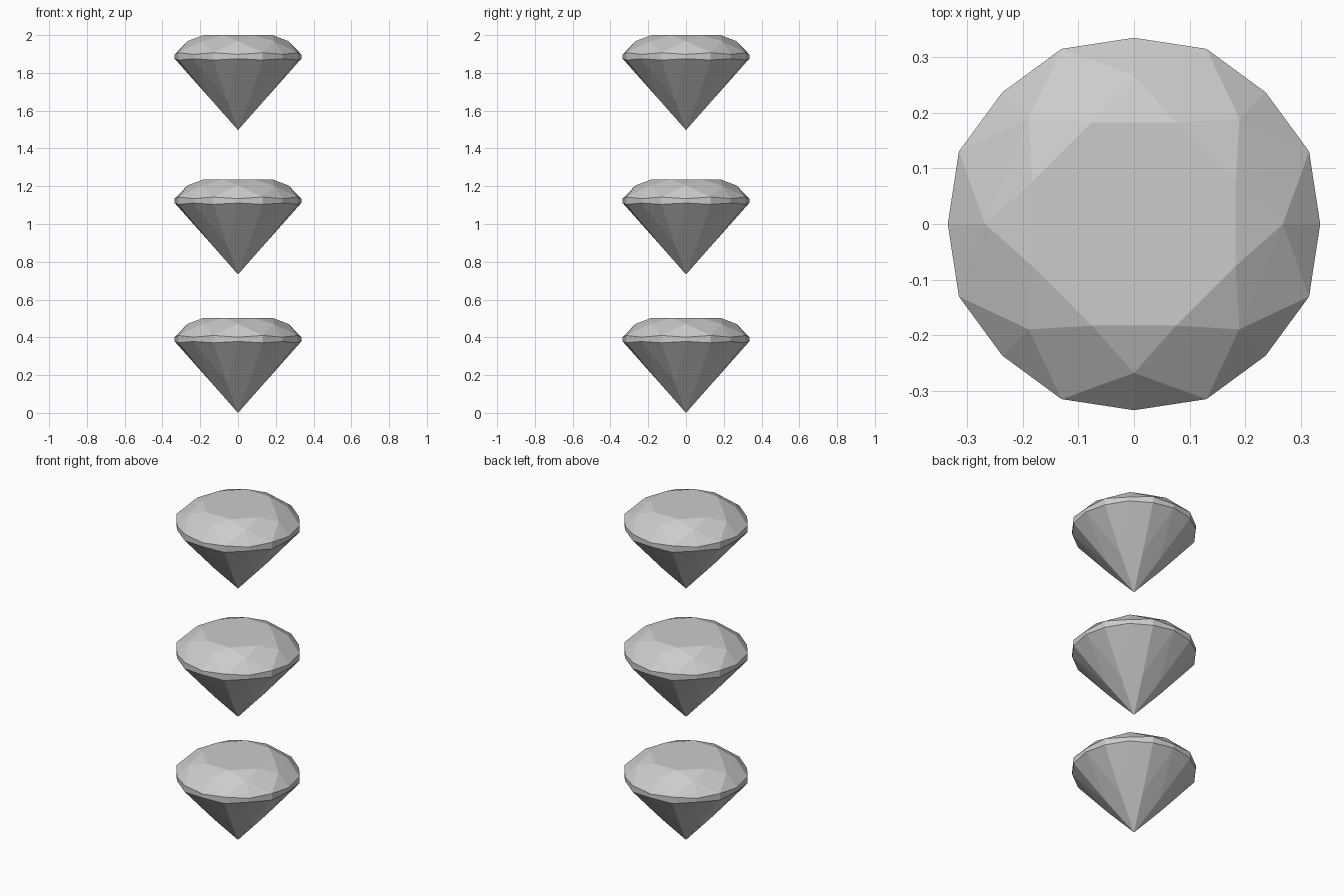
import bpy, bmesh
from math import pi, sin, cos

if "Cube" in bpy.data.objects:
    bpy.data.objects.remove(bpy.data.objects["Cube"])

STEP = pi / 8


def build_gem(name, base_z):
    bm = bmesh.new()

    def vert(i, r, z):
        a = i * STEP
        return bm.verts.new((r * cos(a), r * sin(a), z))

    # Rings: even indices lie on the 45 degree axes, odd ones between them
    table = {i: vert(i, 0.198, 0.503) for i in range(1, 16, 2)}
    star = {i: vert(i, 0.268, 0.471) for i in range(0, 16, 2)}
    upper = [vert(i, 0.341 if i % 2 else 0.335, 0.41 if i % 2 else 0.401) for i in range(16)]
    lower = [vert(i, 0.341 if i % 2 else 0.335, 0.371 if i % 2 else 0.378) for i in range(16)]
    pav = {i: vert(i, 0.151, 0.158) for i in range(1, 16, 2)}
    culet = bm.verts.new((0, 0, 0))

    # Flat table on top
    bm.faces.new(table.values())
    for i in range(0, 16, 2):
        p, n, m = (i - 1) % 16, i + 1, (i + 2) % 16
        # Crown: star facet, kite facet (two halves), two girdle facets
        bm.faces.new((table[p], star[i], table[n]))
        bm.faces.new((table[n], star[i], star[m]))
        bm.faces.new((star[i], upper[n], star[m]))
        bm.faces.new((star[i], upper[p], upper[i]))
        bm.faces.new((star[i], upper[i], upper[n]))
        # Girdle band
        bm.faces.new((upper[p], lower[p], lower[i], upper[i]))
        bm.faces.new((upper[i], lower[i], lower[n], upper[n]))
        # Pavilion: lower girdle facets, main kite in two parts
        bm.faces.new((lower[p], pav[p], lower[i]))
        bm.faces.new((lower[i], pav[n], lower[n]))
        bm.faces.new((lower[i], pav[p], pav[n]))
        bm.faces.new((pav[p], culet, pav[n]))
    bmesh.ops.recalc_face_normals(bm, faces=bm.faces)

    mesh = bpy.data.meshes.new(name)
    bm.to_mesh(mesh)
    bm.free()
    ob = bpy.data.objects.new(name, mesh)
    ob.location.z = base_z
    bpy.context.collection.objects.link(ob)


# Three identical gems stacked above each other
for name, z in (("lower_gem", 0), ("middle_gem", 0.733), ("upper_gem", 1.497)):
    build_gem(name, z)
